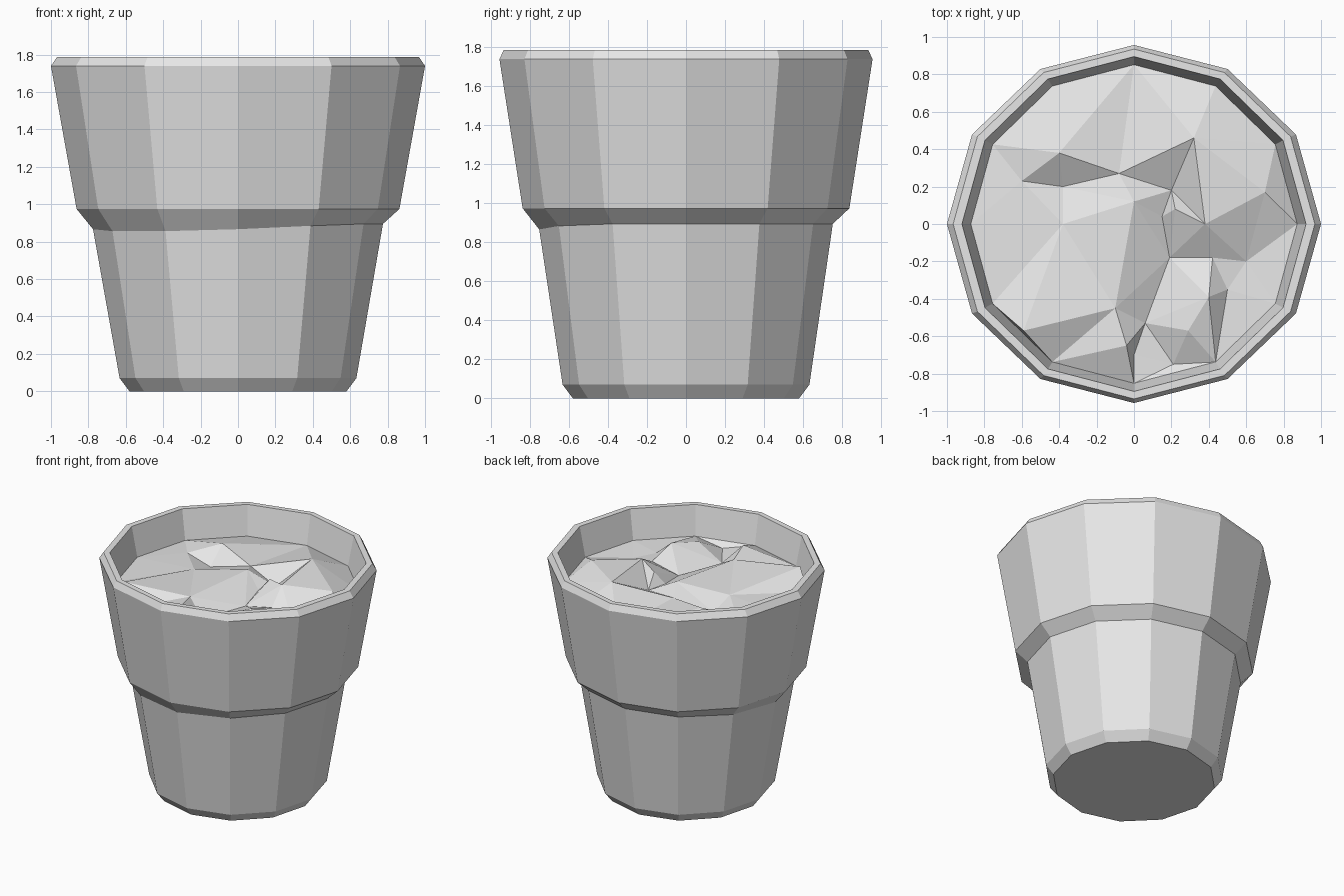
import bpy
import bmesh
from math import cos, sin, pi, radians
from mathutils import Vector
from mathutils.geometry import delaunay_2d_cdt

default_cube = bpy.data.objects.get("Cube")
if default_cube:
    bpy.data.objects.remove(default_cube, do_unlink=True)

SIDES = 12


def make_material(name, colour):
    mat = bpy.data.materials.new(name)
    mat.use_nodes = True
    mat.diffuse_color = colour
    mat.node_tree.nodes["Principled BSDF"].inputs["Base Color"].default_value = colour
    return mat


def make_object(name, bm, mat):
    mesh = bpy.data.meshes.new(name)
    bm.to_mesh(mesh)
    bm.free()
    mesh.materials.append(mat)
    obj = bpy.data.objects.new(name, mesh)
    bpy.context.collection.objects.link(obj)
    return obj


def ring_points(radius, depth, z, sag=0):
    """Twelve-sided ring; sag lowers its front-right (-x, -y) part."""
    points = []
    for i in range(SIDES):
        a = 2 * pi * i / SIDES
        dip = sag * max(0, cos(a - radians(225)))
        points.append(Vector((radius * cos(a), depth * sin(a), z - dip)))
    return points


grey = make_material("plain_grey", (0.8, 0.8, 0.8, 1))

# Pot: x radius, y radius, height and sag of each ring, from base to inner wall
profile = [
    (0.58, 0.58, 0, 0),
    (0.633, 0.633, 0.07, 0),
    (0.775, 0.753, 0.895, 0.04),
    (0.863, 0.838, 0.975, 0),
    (1, 0.957, 1.74, 0),
    (0.967, 0.935, 1.788, 0),
    (0.92, 0.895, 1.788, 0),
    (0.86, 0.84, 1.5, 0),
]
bm = bmesh.new()
rings = [[bm.verts.new(p) for p in ring_points(*row)] for row in profile]
for low, high in zip(rings, rings[1:]):
    for i in range(SIDES):
        j = (i + 1) % SIDES
        bm.faces.new((low[i], low[j], high[j], high[i]))
bm.faces.new(list(reversed(rings[0])))
make_object("flower_pot", bm, grey)

# Soil: crumpled sheet of peaks and hollows spanning the inside of the pot
lumps = [
    (-0.59, -0.57, 1.66), (-0.1, -0.45, 1.63), (0, 0.12, 1.65),
    (-0.4, 0.38, 1.65), (-0.6, 0.23, 1.58), (-0.08, 0.27, 1.6),
    (-0.38, 0.2, 1.54), (-0.38, 0, 1.6), (0.32, 0.46, 1.69),
    (0.2, 0.18, 1.55), (0.15, 0.04, 1.56), (0.22, 0.08, 1.65),
    (0.38, 0, 1.68), (0.7, 0.17, 1.65), (0.19, -0.18, 1.53),
    (0.6, -0.2, 1.55), (0.06, -0.53, 1.53), (0.4, -0.39, 1.65),
    (0.42, -0.18, 1.58), (0.5, -0.35, 1.56), (-0.04, -0.65, 1.65),
    (0, -0.7, 1.55), (0.29, -0.57, 1.62), (0.21, -0.75, 1.52),
]
points = ring_points(0.873, 0.852, 1.56) + [Vector(p) for p in lumps]
flat = [p.to_2d() for p in points]
border = [(i, (i + 1) % SIDES) for i in range(SIDES)]
verts, _, faces, origins, _, _ = delaunay_2d_cdt(flat, border, [], 1, 0.0001)
bm = bmesh.new()
soil_verts = [bm.verts.new((v.x, v.y, points[o[0]].z)) for v, o in zip(verts, origins)]
for face in faces:
    bm.faces.new([soil_verts[i] for i in face])
make_object("soil", bm, grey)
